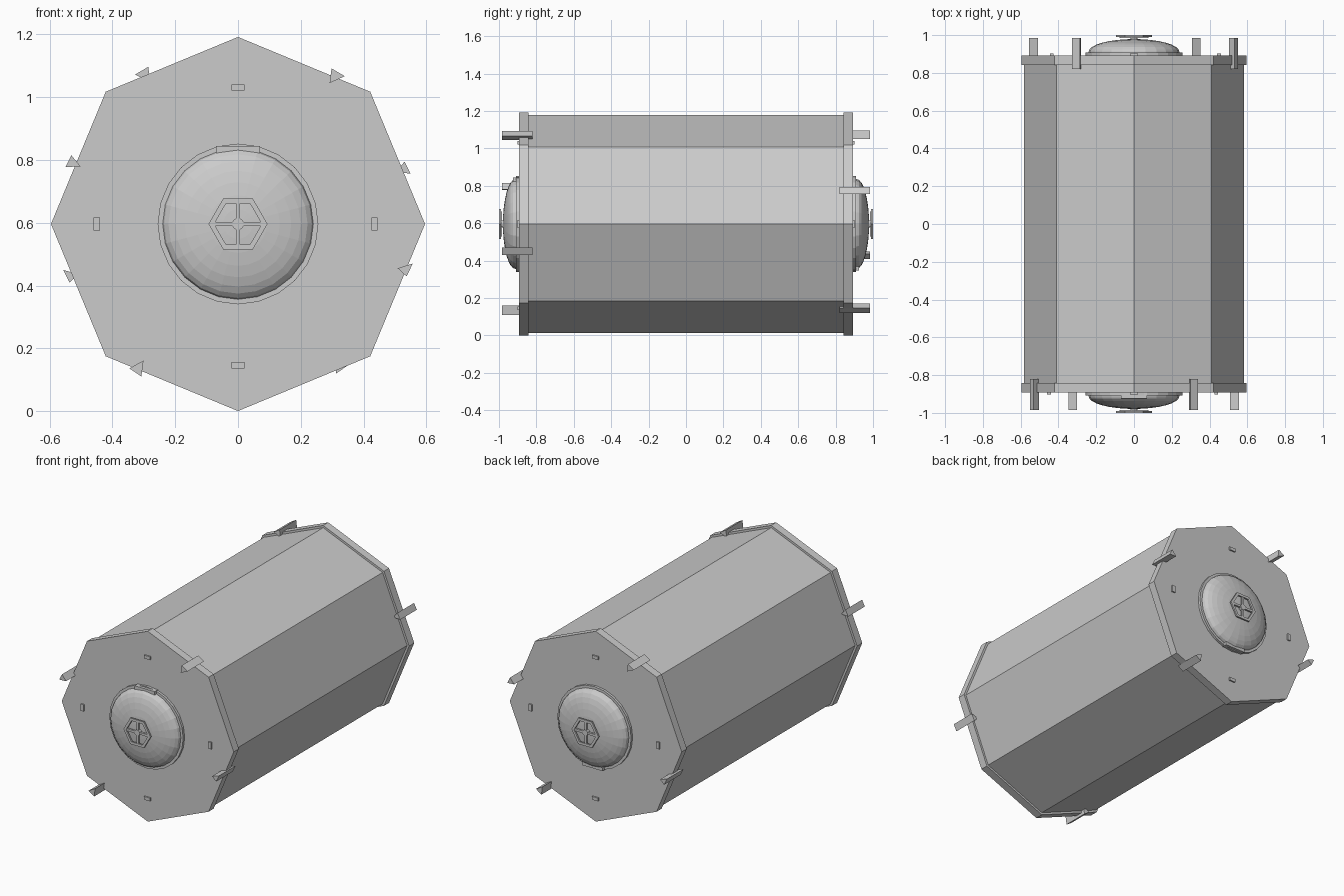
import bpy, bmesh
from math import cos, sin, pi

if "Cube" in bpy.data.objects:
    bpy.data.objects.remove(bpy.data.objects["Cube"])

CZ = 0.596  # height of the barrel axis


def finish(name, bm):
    bmesh.ops.recalc_face_normals(bm, faces=bm.faces)
    me = bpy.data.meshes.new(name)
    bm.to_mesh(me)
    bm.free()
    ob = bpy.data.objects.new(name, me)
    bpy.context.collection.objects.link(ob)
    return ob


def ngon(r, n):
    return [(r * cos(2 * pi * i / n), CZ + r * sin(2 * pi * i / n)) for i in range(n)]


def rect(x, z, w, h):
    return [(x - w / 2, z - h / 2), (x + w / 2, z - h / 2),
            (x + w / 2, z + h / 2), (x - w / 2, z + h / 2)]


def prism(name, pts, y0, y1):
    """Extrude an (x, z) outline along y."""
    bm = bmesh.new()
    a = [bm.verts.new((x, y0, z)) for x, z in pts]
    b = [bm.verts.new((x, y1, z)) for x, z in pts]
    bm.faces.new(a)
    bm.faces.new(b)
    for i in range(len(pts)):
        j = (i + 1) % len(pts)
        bm.faces.new((a[i], a[j], b[j], b[i]))
    return finish(name, bm)


def lathe(name, profile, n, closed=False):
    """Spin (radius, y) rings around the barrel axis."""
    bm = bmesh.new()
    rings = [[bm.verts.new((x, y, z)) for x, z in ngon(r, n)] for r, y in profile]
    pairs = list(zip(rings, rings[1:]))
    if closed:
        pairs.append((rings[-1], rings[0]))
    else:
        bm.faces.new(rings[0])
        bm.faces.new(rings[-1])
    for a, b in pairs:
        for i in range(n):
            j = (i + 1) % n
            bm.faces.new((a[i], a[j], b[j], b[i]))
    return finish(name, bm)


# Octagonal barrel
prism("barrel_body", ngon(0.582, 8), -0.86, 0.86)

# Outlines of the prongs, front end then back end
front_prongs = [
    [(0.298, 1.092), (0.34, 1.067), (0.292, 1.045)],
    [(-0.531, 0.815), (-0.502, 0.78), (-0.55, 0.777)],
    [(0.509, 0.455), (0.557, 0.47), (0.537, 0.429)],
    [(-0.346, 0.136), (-0.301, 0.161), (-0.308, 0.11)],
]
shifts = [(0.012, 0.005), (0.0, -0.02), (0.0, -0.02), (0.005, 0.01)]
back_prongs = [[(-x + dx, z + dz) for x, z in tri]
               for tri, (dx, dz) in zip(front_prongs, shifts)]

for side, s, prongs in (("front", -1, front_prongs), ("back", 1, back_prongs)):
    # End plate
    prism(side + "_end_plate", ngon(0.596, 8), s * 0.843, s * 0.893)

    # Dome with its base ring
    lathe(side + "_dome_ring", [(0.256, s * 0.885), (0.256, s * 0.908)], 24)
    steps = 8
    dome = [(0.24, s * 0.89)]
    for i in range(steps):
        t = i / steps * pi / 2
        dome.append((0.24 * cos(t), s * (0.912 + 0.067 * sin(t))))
    dome.append((0.008, s * 0.979))
    lathe(side + "_dome", dome, 24)

    # Latch tab: top of the front dome, bottom of the back dome
    prism(side + "_dome_tab", rect(0, CZ - s * 0.238, 0.14, 0.022), s * 0.89, s * 0.925)

    # Hexagonal handle: frame, spokes and stem
    lathe(side + "_handle_frame", [(0.094, s * 0.99), (0.094, s * 1.0),
                                   (0.076, s * 1.0), (0.076, s * 0.99)], 6, closed=True)
    prism(side + "_handle_spoke_x", rect(0, CZ, 0.156, 0.014), s * 0.985, s * 0.997)
    prism(side + "_handle_spoke_z", rect(0, CZ, 0.014, 0.136), s * 0.985, s * 0.997)
    prism(side + "_handle_stem", ngon(0.019, 12), s * 0.96, s * 0.999)

    # Small studs around the plate
    for i, (x, z, w, h) in enumerate([(0, 0.435, 0.042, 0.02), (0, -0.45, 0.042, 0.02),
                                      (0.435, 0, 0.02, 0.042), (-0.45, 0, 0.02, 0.042)]):
        prism(f"{side}_stud_{i + 1}", rect(-s * x, CZ + z, w, h), s * 0.88, s * 0.902)

    # Triangular prongs on the rim
    for i, tri in enumerate(prongs):
        prism(f"{side}_prong_{i + 1}", tri, s * 0.82, s * 0.984)
